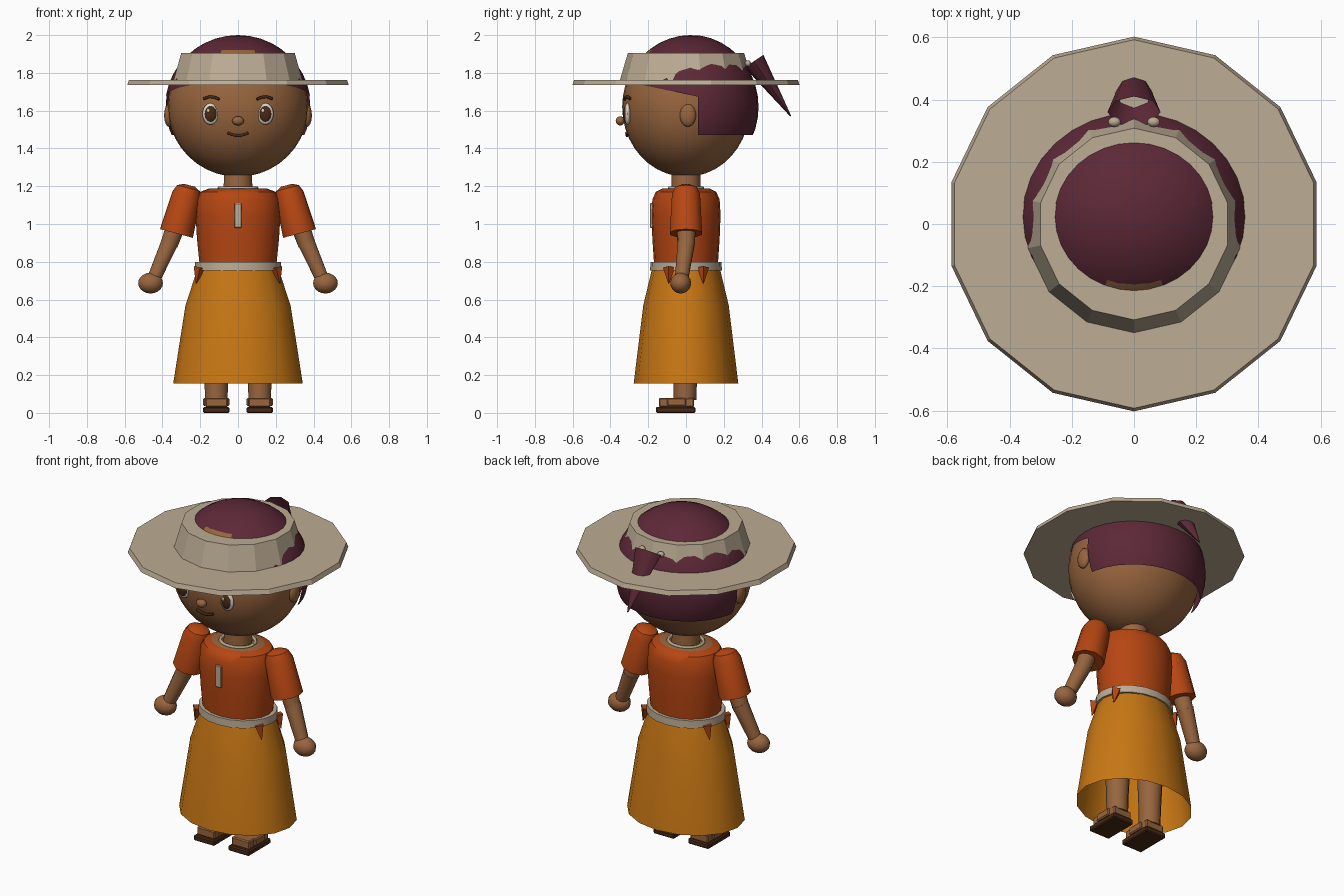
import bpy, bmesh, math
from mathutils import Vector, Matrix

cube = bpy.data.objects.get("Cube")
if cube:
    bpy.data.objects.remove(cube)


def material(name, r, g, b):
    lin = [((c / 255 + 0.055) / 1.055) ** 2.4 for c in (r, g, b)] + [1]
    m = bpy.data.materials.new(name)
    m.use_nodes = True
    m.diffuse_color = lin
    m.node_tree.nodes["Principled BSDF"].inputs["Base Color"].default_value = lin
    return m


SKIN = material("brown skin", 152, 101, 62)
HAIR = material("plum hair", 92, 40, 54)
CREAM = material("cream straw", 188, 172, 148)
SHIRT = material("rust orange", 182, 70, 18)
SKIRT = material("golden yellow", 200, 119, 20)
DARK = material("dark brown", 72, 42, 22)
WHITE = material("eye white", 215, 210, 198)


def finish(name, bm, *mats, angle=40):
    bmesh.ops.recalc_face_normals(bm, faces=bm.faces)
    me = bpy.data.meshes.new(name)
    bm.to_mesh(me)
    bm.free()
    ob = bpy.data.objects.new(name, me)
    bpy.context.collection.objects.link(ob)
    for m in mats:
        me.materials.append(m)
    bpy.ops.object.select_all(action='DESELECT')
    ob.select_set(True)
    bpy.context.view_layer.objects.active = ob
    if angle:
        bpy.ops.object.shade_smooth_by_angle(angle=math.radians(angle))
    return ob


def loft(rings, n, bottom=True, top=True):
    """Skin together elliptical rings given as (z, rx, ry)."""
    bm = bmesh.new()
    loops = []
    for z, rx, ry in rings:
        angles = [2 * math.pi * i / n - math.pi / 2 for i in range(n)]
        loops.append([bm.verts.new((rx * math.cos(a), ry * math.sin(a), z)) for a in angles])
    for lo, hi in zip(loops, loops[1:]):
        for i in range(n):
            j = (i + 1) % n
            bm.faces.new((lo[i], lo[j], hi[j], hi[i]))
    if bottom:
        bm.faces.new(loops[0][::-1])
    if top:
        bm.faces.new(loops[-1])
    return bm


def limb(name, a, b, rings, mat, n=12, bottom=True, angle=40):
    """Round part running from a to b; rings are (fraction, radius)."""
    a, b = Vector(a), Vector(b)
    d = b - a
    bm = loft([(t * d.length, r, r) for t, r in rings], n, bottom)
    bm.transform(Matrix.Translation(a) @ d.to_track_quat('Z', 'Y').to_matrix().to_4x4())
    return finish(name, bm, mat, angle=angle)


def ball_mesh(centre, radii, u=24, v=16):
    bm = bmesh.new()
    bmesh.ops.create_uvsphere(bm, u_segments=u, v_segments=v, radius=1)
    bm.transform(Matrix.Translation(centre) @ Matrix.Diagonal((*radii, 1)))
    return bm


def ball(name, centre, radii, mat, u=20, v=12):
    return finish(name, ball_mesh(centre, radii, u, v), mat)


def box(name, centre, size, mat, bevel=0.006):
    bm = bmesh.new()
    bmesh.ops.create_cube(bm, size=1)
    bm.transform(Matrix.Translation(centre) @ Matrix.Diagonal((*size, 1)))
    bmesh.ops.bevel(bm, geom=bm.edges[:], offset=bevel, segments=1, affect='EDGES')
    return finish(name, bm, mat, angle=None)


def stroke(name, points, radius, mat):
    cu = bpy.data.curves.new(name, 'CURVE')
    cu.dimensions = '3D'
    cu.bevel_depth = radius
    cu.bevel_resolution = 1
    cu.use_fill_caps = True
    sp = cu.splines.new('POLY')
    sp.points.add(len(points) - 1)
    for p, q in zip(sp.points, points):
        p.co = (*q, 1)
    cu.materials.append(mat)
    ob = bpy.data.objects.new(name, cu)
    bpy.context.collection.objects.link(ob)


def keep(bm, point, normal):
    """Cut away everything behind a plane."""
    bmesh.ops.bisect_plane(bm, geom=bm.verts[:] + bm.edges[:] + bm.faces[:],
                           plane_co=point, plane_no=normal, clear_inner=True)


# Head
HEAD_Z, HX, HY, HZ = 1.62, 0.372, 0.338, 0.37
ball("head", (0, 0, HEAD_Z), (HX, HY, HZ), SKIN, 32, 20)


def face_y(x, z):
    return -HY * math.sqrt(1 - (x / HX) ** 2 - ((z - HEAD_Z) / HZ) ** 2)


# Hair: tilted cap over the crown and a longer straight-cut back
HAIR_C, HAIR_R = (0, 0.023, HEAD_Z), (0.386, 0.36, 0.38)
bm = ball_mesh(HAIR_C, HAIR_R, 32, 20)
keep(bm, (0, 0.06, 1.675), (0, 0.21, 1))
finish("hair_cap", bm, HAIR)
bm = ball_mesh(HAIR_C, [r * 1.003 for r in HAIR_R], 32, 20)
keep(bm, (0, 0.063, 0), (0, 1, 0))
keep(bm, (0, 0, 1.47), (0, 0, 1))
finish("hair_back", bm, HAIR)
bm = loft([(0, 0.085, 0.06), (0.35, 0.003, 0.003)], 8, bottom=False)
axis = Vector((0, 0.195, -0.292))
bm.transform(Matrix.Translation((0, 0.36, 1.862)) @ Matrix.Rotation(math.pi + math.atan2(0.195, 0.292), 4, 'X'))
finish("ponytail", bm, HAIR, angle=50)

# Hat
bm = loft([(1.735, 0.602, 0.602), (1.762, 0.592, 0.592)], 14)
finish("hat_brim", bm, CREAM, angle=None)
bm = loft([(1.76, 0.35, 0.35), (1.905, 0.308, 0.308)], 14, bottom=False)
finish("hat_crown", bm, CREAM, angle=None)

# Face
ball("nose", (0, -0.348, 1.546), (0.031, 0.024, 0.024), SKIN)
mouth = [(x, 1.468 + 5 * x * x) for x in [i * 0.011 for i in range(-5, 6)]]
stroke("mouth", [(x, face_y(x, z) - 0.004, z) for x, z in mouth], 0.008, DARK)

# Torso, with bare skin inside the neckline
bm = loft([(0.72, 0.2, 0.165), (0.8, 0.205, 0.17), (0.92, 0.217, 0.178), (1.05, 0.225, 0.183),
           (1.13, 0.22, 0.178), (1.17, 0.2, 0.16), (1.187, 0.155, 0.125)], 20)
for f in bm.faces:
    if f.calc_center_median().z > 1.186:
        f.material_index = 1
finish("shirt", bm, SHIRT, SKIN)
box("shirt_placket", (0, -0.183, 1.045), (0.038, 0.016, 0.13), CREAM, 0.003)
finish("neck", loft([(1.15, 0.08, 0.08), (1.3, 0.074, 0.074)], 14), SKIN)
collar = [(0.1 * math.cos(i * math.pi / 12), 0.088 * math.sin(i * math.pi / 12), 1.19) for i in range(25)]
stroke("collar", collar, 0.009, CREAM)

# Belt and skirt
finish("belt", loft([(0.755, 0.229, 0.19), (0.8, 0.227, 0.188)], 20), CREAM)
bm = loft([(0.155, 0.343, 0.277), (0.57, 0.278, 0.226), (0.77, 0.212, 0.178)], 16, bottom=False)
finish("skirt", bm, SKIRT)

for s, side in ((1, "left_"), (-1, "right_")):
    # Eyes, brows and ears
    ex, ez = s * 0.145, 1.583
    ey = face_y(ex, ez)
    for part, dx, dz, out, rx, rz, mat in (("eye", 0, 0, 0, 0.043, 0.057, WHITE),
                                           ("iris", 0, 0, 0.007, 0.033, 0.044, DARK),
                                           ("eye_glint", -0.012, 0.016, 0.019, 0.009, 0.011, WHITE)):
        ball(side + part, (ex + dx, ey - out, ez + dz), (rx, 0.018 if rx > 0.01 else 0.008, rz), mat)
    brow = [(s * x, z) for x, z in ((0.1, 1.66), (0.125, 1.672), (0.155, 1.673), (0.182, 1.663))]
    stroke(side + "brow", [(x, face_y(x, z) - 0.003, z) for x, z in brow], 0.008, DARK)
    ball(side + "ear", (s * 0.366, 0.01, 1.575), (0.025, 0.043, 0.06), SKIN)
    ball(side + "hair_bead", (s * 0.063, 0.328, 1.85), (0.02, 0.016, 0.016), CREAM)

    # Sleeves, arms and hands
    limb(side + "sleeve", (s * 0.258, 0, 1.205), (s * 0.326, 0, 0.95),
         [(0, 0.03), (0.06, 0.062), (0.2, 0.078), (1, 0.09)], SHIRT, 10)
    limb(side + "upper_arm", (s * 0.29, 0.005, 1.1), (s * 0.365, 0, 0.89),
         [(0, 0.055), (1, 0.046)], SKIN)
    limb(side + "forearm", (s * 0.36, 0.002, 0.905), (s * 0.45, -0.025, 0.7),
         [(0, 0.047), (1, 0.036)], SKIN)
    ball(side + "hand", (s * 0.463, -0.028, 0.687), (0.067, 0.055, 0.055), SKIN, 14, 10)

    # Shirt hem points showing below the belt
    for y in (-0.09, 0.09):
        limb(side + "hem_point", (s * 0.203, y, 0.77), (s * 0.222, y * 1.02, 0.685),
             [(0, 0.032), (1, 0.002)], SHIRT, 4, angle=None)

    # Legs, feet and sandals
    limb(side + "leg", (s * 0.115, -0.005, 0.07), (s * 0.115, 0, 0.6),
         [(0, 0.06), (0.2, 0.062), (1, 0.08)], SKIN)
    box(side + "foot", (s * 0.115, -0.05, 0.055), (0.118, 0.185, 0.05), SKIN)
    box(side + "sandal_strap", (s * 0.115, -0.05, 0.058), (0.138, 0.1, 0.044), SKIN)
    box(side + "sandal_sole", (s * 0.115, -0.055, 0.016), (0.138, 0.21, 0.032), DARK)
